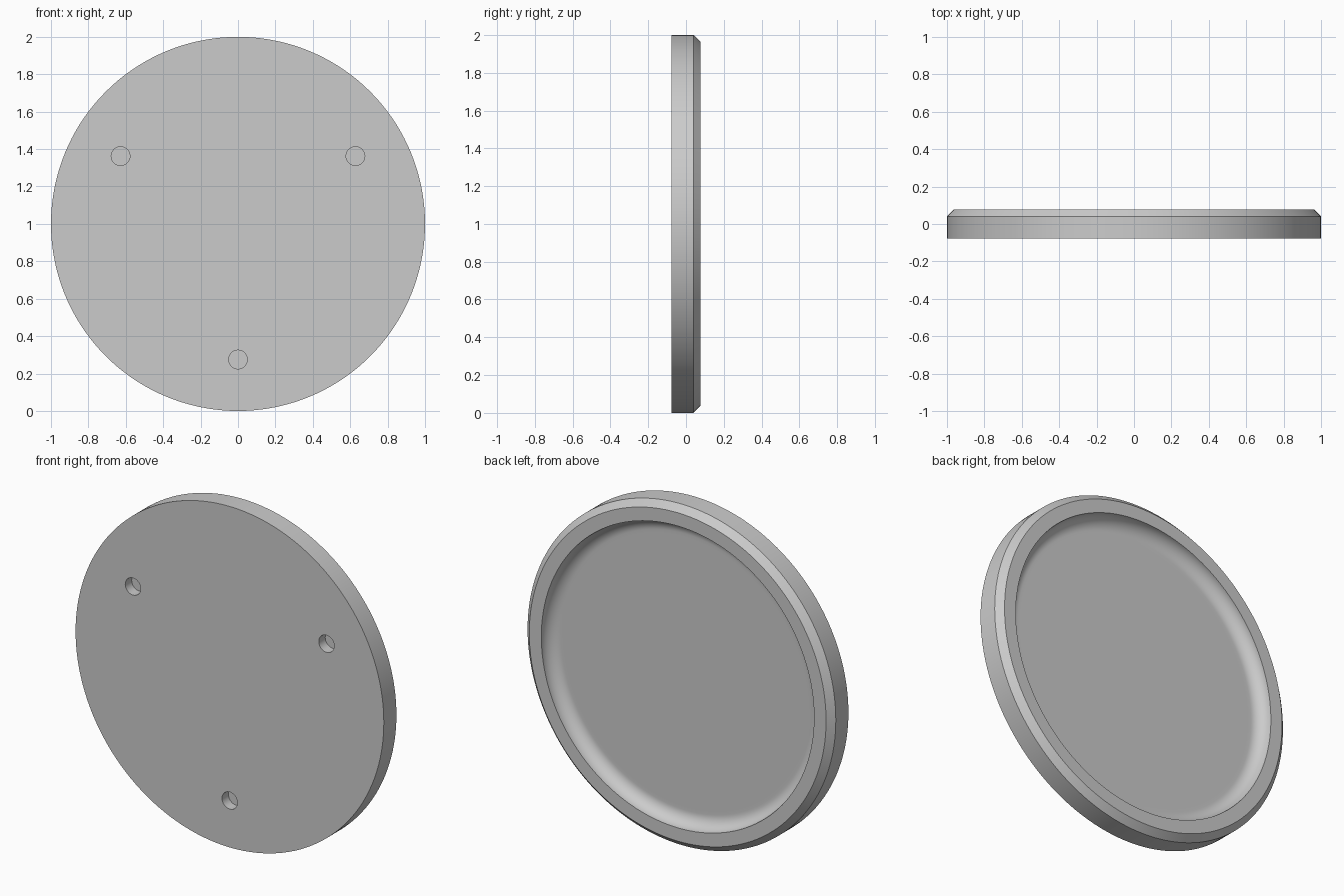
import bpy, bmesh, math
from mathutils import Matrix, Vector

cube = bpy.data.objects.get("Cube")
if cube:
    bpy.data.objects.remove(cube, do_unlink=True)

SEGMENTS = 144
HALF = 0.077          # half thickness of the disc
CHAMFER = 0.037
RECESS_R = 0.885      # opening radius of the dished back
RECESS_D = 0.075      # recess depth, also its fillet radius
HOLE_R, HOLE_D, HOLE_RING = 0.05, 0.06, 0.725
CENTRE = Vector((0, 0, 1))

grey = bpy.data.materials.new("plain_grey")
grey.use_nodes = True
colour = (0.6, 0.6, 0.6, 1)
grey.diffuse_color = colour
grey.node_tree.nodes["Principled BSDF"].inputs["Base Color"].default_value = colour


def make_object(name, bm):
    bmesh.ops.recalc_face_normals(bm, faces=bm.faces)
    mesh = bpy.data.meshes.new(name)
    bm.to_mesh(mesh)
    bm.free()
    mesh.materials.append(grey)
    obj = bpy.data.objects.new(name, mesh)
    bpy.context.collection.objects.link(obj)
    return obj


# Disc profile as (radius, y): front rim, chamfered back rim, filleted recess
profile = [(1, -HALF), (1, HALF - CHAMFER), (1 - CHAMFER, HALF)]
for i in range(13):
    a = math.radians(90 * i / 12)
    profile.append((RECESS_R - RECESS_D * (1 - math.cos(a)),
                    HALF - RECESS_D * math.sin(a)))
profile.append((profile[-1][0] - 0.02, HALF - RECESS_D))

# Turn the profile around the y axis, then close front and recess floor
bm = bmesh.new()
verts = [bm.verts.new((r, y, 1)) for r, y in profile]
edges = [bm.edges.new(pair) for pair in zip(verts, verts[1:])]
bmesh.ops.spin(bm, geom=verts + edges, cent=CENTRE, axis=(0, 1, 0),
               angle=2 * math.pi, steps=SEGMENTS, use_merge=True)
bmesh.ops.remove_doubles(bm, verts=bm.verts, dist=1e-5)
bmesh.ops.holes_fill(bm, edges=[e for e in bm.edges if e.is_boundary], sides=0)
disc = make_object("round_plate", bm)

# Three blind holes in the front
bm = bmesh.new()
for angle in (30, 150, 270):
    a = math.radians(angle)
    place = Matrix.Translation(CENTRE + Vector((HOLE_RING * math.cos(a), -HALF,
                                                HOLE_RING * math.sin(a))))
    bmesh.ops.create_cone(bm, cap_ends=True, segments=40, radius1=HOLE_R,
                          radius2=HOLE_R, depth=2 * HOLE_D,
                          matrix=place @ Matrix.Rotation(math.pi / 2, 4, 'X'))
cutter = make_object("hole_cutter", bm)
cutter.hide_render = True

cut = disc.modifiers.new("holes", 'BOOLEAN')
cut.operation = 'DIFFERENCE'
cut.solver = 'EXACT'
cut.object = cutter

bpy.ops.object.select_all(action='DESELECT')
disc.select_set(True)
bpy.context.view_layer.objects.active = disc
bpy.ops.object.modifier_apply(modifier=cut.name)
bpy.data.objects.remove(cutter, do_unlink=True)
bpy.ops.object.shade_smooth_by_angle(angle=math.radians(30))
